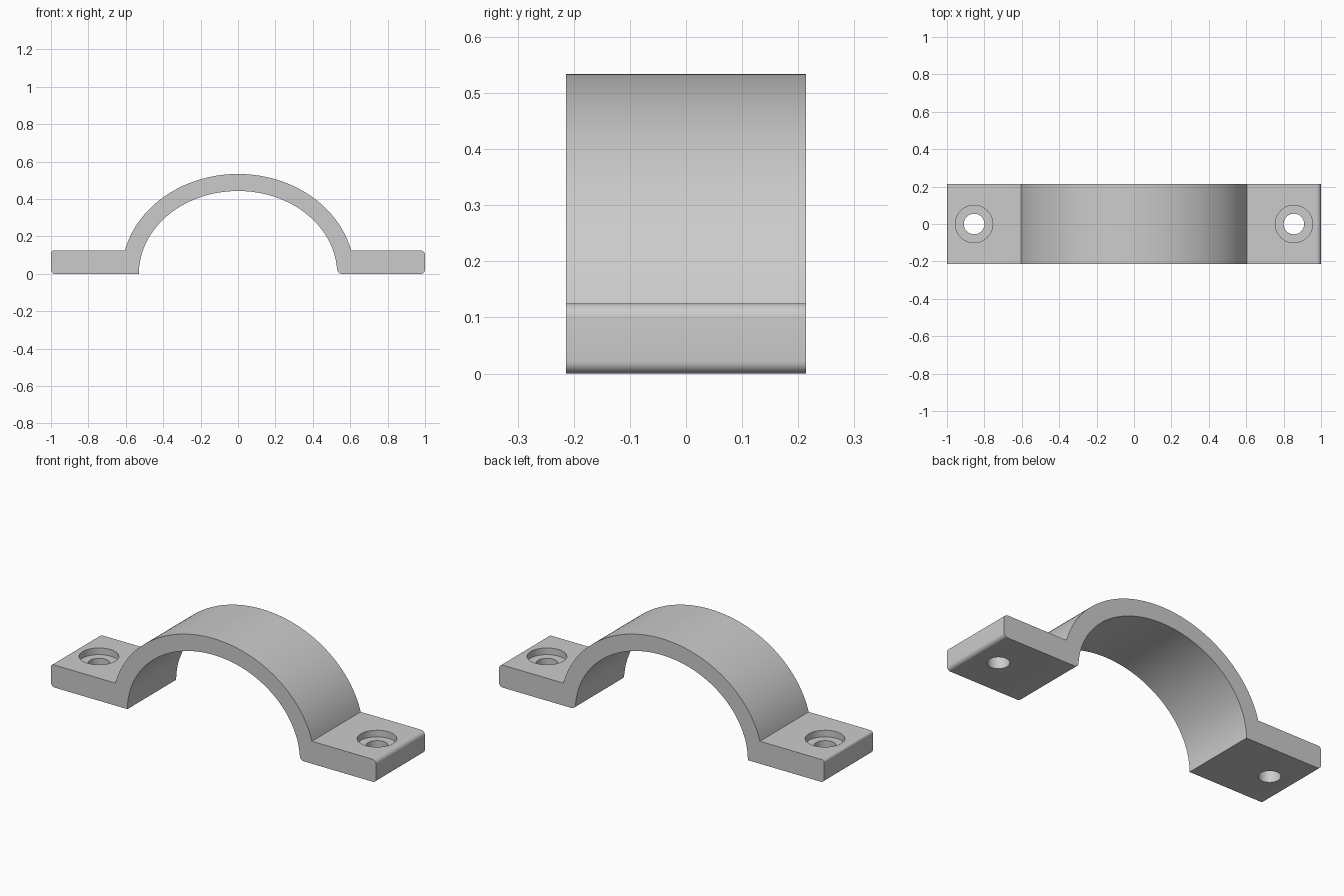
import bpy
import bmesh
from math import sin, cos, pi, asin, radians

if "Cube" in bpy.data.objects:
    bpy.data.objects.remove(bpy.data.objects["Cube"], do_unlink=True)

HALF_DEPTH = 0.214
PAD_TOP = 0.125
INNER = (0.53, 0.443)    # half-width and height of the inner arch
OUTER = (0.622, 0.534)   # half-width and height of the outer arch
STEPS = 72

grey = bpy.data.materials.new("grey metal")
grey.use_nodes = True
colour = (0.6, 0.6, 0.6, 1)
grey.diffuse_color = colour
grey.node_tree.nodes["Principled BSDF"].inputs["Base Color"].default_value = colour


def arch(size, start, end):
    """Points along an elliptical arch in the xz plane."""
    angles = [start + (end - start) * i / STEPS for i in range(STEPS + 1)]
    return [(size[0] * cos(a), size[1] * sin(a)) for a in angles]


def fillet(x, z, sx, sz, r, start):
    """Quarter round at a corner; sx, sz point into the body."""
    cx, cz = x + sx * r, z + sz * r
    angles = [start + pi / 2 * i / 8 for i in range(9)]
    return [(cx + r * cos(a), cz + r * sin(a)) for a in angles]


# Strap profile, counter-clockwise from the inner edge of the left pad
meet = asin(PAD_TOP / OUTER[1])
profile = fillet(INNER[0], 0, 1, 1, 0.025, pi)
profile += fillet(1, 0, -1, 1, 0.022, 1.5 * pi)
profile += fillet(1, PAD_TOP, -1, -1, 0.025, 0)
profile += arch(OUTER, meet, pi - meet)
profile += fillet(-1, PAD_TOP, 1, -1, 0.015, pi / 2)
profile += fillet(-1, 0, 1, 1, 0.022, pi)
profile += arch(INNER, pi, asin(0.025 / INNER[1]))[:-1]

bm = bmesh.new()
face = bm.faces.new([bm.verts.new((x, -HALF_DEPTH, z)) for x, z in profile])
side = bmesh.ops.extrude_face_region(bm, geom=[face])
moved = [v for v in side["geom"] if isinstance(v, bmesh.types.BMVert)]
bmesh.ops.translate(bm, verts=moved, vec=(0, 2 * HALF_DEPTH, 0))
bmesh.ops.recalc_face_normals(bm, faces=bm.faces)
mesh = bpy.data.meshes.new("clamp_strap")
bm.to_mesh(mesh)
bm.free()
mesh.materials.append(grey)
strap = bpy.data.objects.new("clamp_strap", mesh)
bpy.context.collection.objects.link(strap)


def drill(x, radius, bottom):
    """Cut a round hole down from above the pad to the given height."""
    top = PAD_TOP + 0.1
    bpy.ops.mesh.primitive_cylinder_add(vertices=48, radius=radius, depth=top - bottom,
                                        location=(x, 0, (top + bottom) / 2))
    cutter = bpy.context.object
    cutter.name = "hole_cutter"
    cutter.hide_render = True
    cutter.data.materials.append(grey)
    cut = strap.modifiers.new("hole", "BOOLEAN")
    cut.operation = "DIFFERENCE"
    cut.solver = "EXACT"
    cut.object = cutter
    bpy.context.view_layer.objects.active = strap
    bpy.ops.object.modifier_apply(modifier=cut.name)
    bpy.data.objects.remove(cutter, do_unlink=True)


# Counterbored screw hole in each pad
for x in (-0.855, 0.855):
    drill(x, 0.1, PAD_TOP - 0.037)
    drill(x, 0.055, -0.1)

bpy.ops.object.select_all(action="DESELECT")
strap.select_set(True)
bpy.context.view_layer.objects.active = strap
bpy.ops.object.shade_smooth_by_angle(angle=radians(30))
